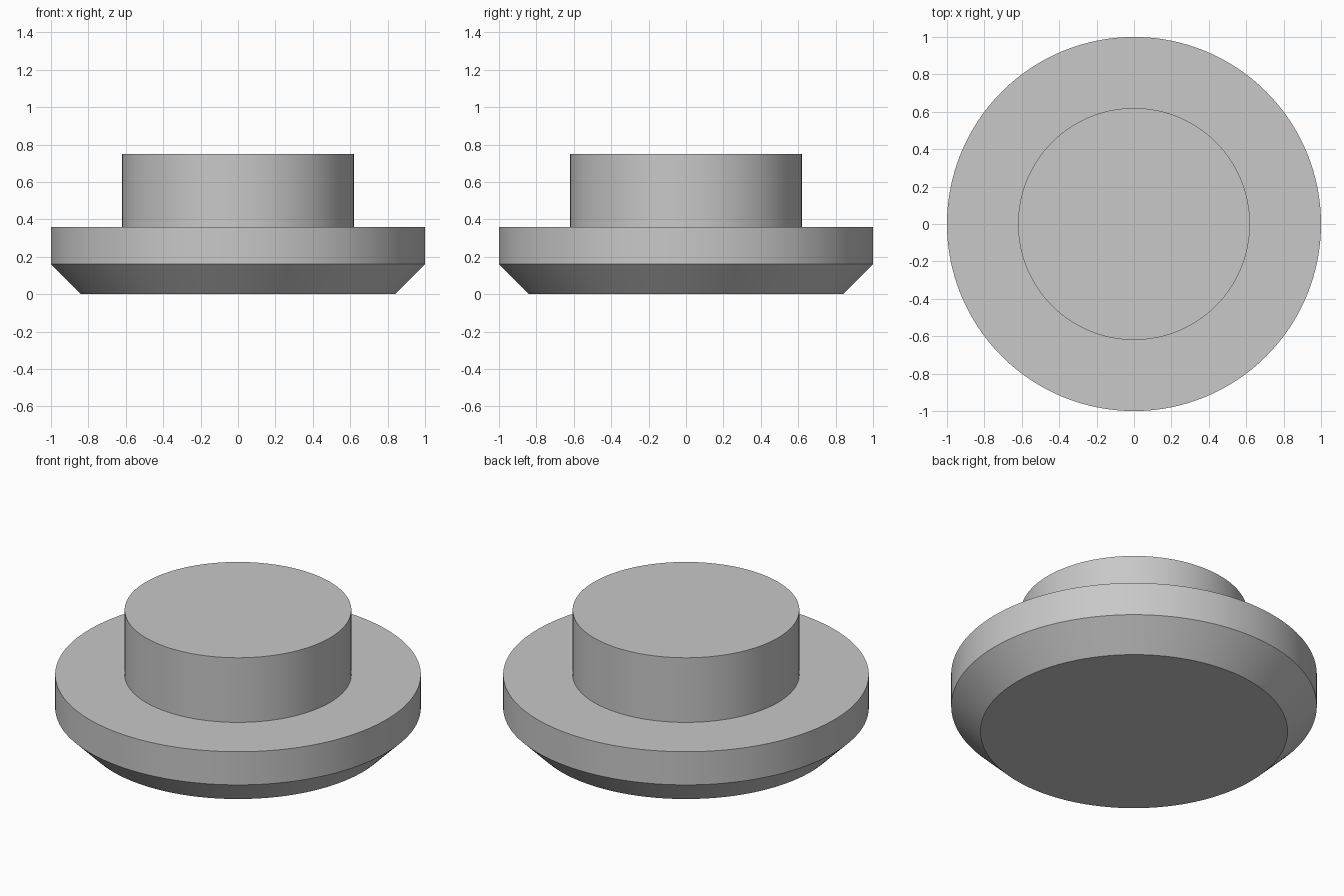
import bpy
import bmesh
import math

SEGMENTS = 128

cube = bpy.data.objects.get("Cube")
if cube:
    bpy.data.objects.remove(cube, do_unlink=True)

# Plain grey material
grey = bpy.data.materials.new("light_grey")
grey.use_nodes = True
colour = (0.58, 0.58, 0.58, 1)
grey.diffuse_color = colour
grey.node_tree.nodes["Principled BSDF"].inputs["Base Color"].default_value = colour


def lathe(name, profile, material):
    """Turn a (radius, height) profile around z into a closed solid."""
    bm = bmesh.new()
    rings = []
    for radius, height in profile:
        rings.append([
            bm.verts.new((radius * math.cos(a), radius * math.sin(a), height))
            for a in (math.tau * i / SEGMENTS for i in range(SEGMENTS))
        ])
    for low, high in zip(rings, rings[1:]):
        for i in range(SEGMENTS):
            j = (i + 1) % SEGMENTS
            bm.faces.new((low[i], low[j], high[j], high[i]))
    bm.faces.new(rings[0][::-1])
    bm.faces.new(rings[-1])
    bmesh.ops.recalc_face_normals(bm, faces=bm.faces)
    mesh = bpy.data.meshes.new(name)
    bm.to_mesh(mesh)
    bm.free()
    mesh.materials.append(material)
    obj = bpy.data.objects.new(name, mesh)
    bpy.context.collection.objects.link(obj)
    bpy.ops.object.select_all(action="DESELECT")
    obj.select_set(True)
    bpy.context.view_layer.objects.active = obj
    bpy.ops.object.shade_smooth_by_angle(angle=math.radians(30))
    return obj


# Chamfered flange stepping in to a round boss
lathe("flanged_plug", [
    (0.84, 0), (1, 0.16), (1, 0.36), (0.62, 0.36), (0.62, 0.75),
], grey)
